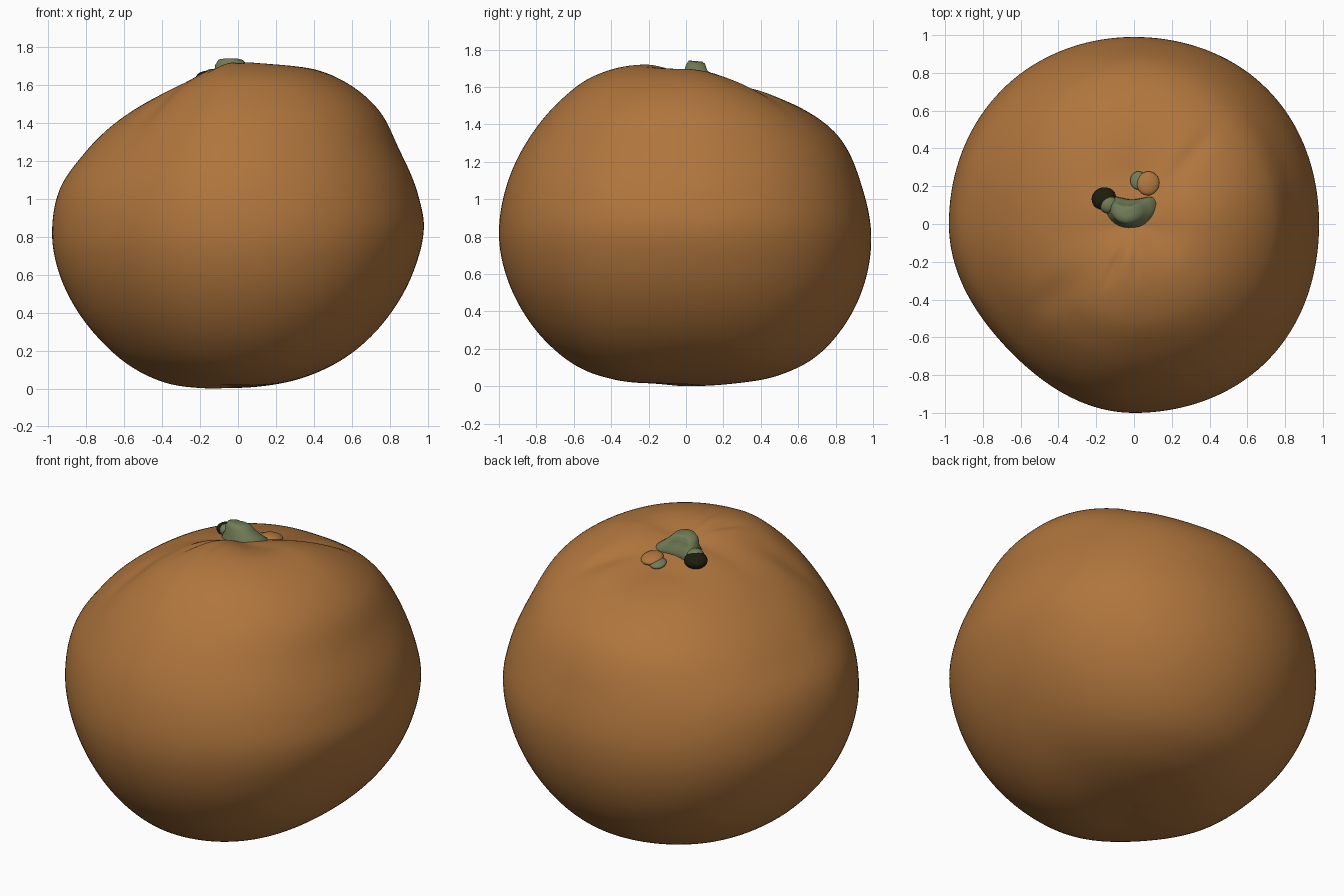
import bpy, bmesh, math

if "Cube" in bpy.data.objects:
    bpy.data.objects.remove(bpy.data.objects["Cube"])

def material(name, rgb):
    m = bpy.data.materials.new(name)
    m.diffuse_color = (*rgb, 1)
    m.use_nodes = True
    m.node_tree.nodes["Principled BSDF"].inputs["Base Color"].default_value = m.diffuse_color
    return m

ORANGE = material("orange peel", (0.43, 0.178, 0.046))
GREEN = material("stem green", (0.165, 0.20, 0.095))
DARK = material("dark stem scar", (0.012, 0.012, 0.004))

# Four half profiles (radius, height) from the top to the bottom: +x, +y, -x, -y
CZ = 0.85
PROFILES = [
    [(0, 1.655), (.15, 1.675), (.33, 1.695), (.54, 1.63), (.74, 1.47), (.85, 1.26), (.95, 1.02),
     (.98, .85), (.93, .63), (.80, .39), (.59, .18), (.38, .07), (.14, .015), (0, .01)],
    [(0, 1.655), (.15, 1.62), (.29, 1.58), (.61, 1.49), (.82, 1.33), (.94, 1.07), (.99, .81),
     (.96, .57), (.85, .33), (.69, .155), (.50, .06), (.26, .015), (0, .01)],
    [(0, 1.655), (.15, 1.635), (.23, 1.615), (.38, 1.56), (.57, 1.455), (.81, 1.24), (.94, 1.05),
     (.98, .81), (.95, .63), (.86, .43), (.73, .26), (.57, .12), (.38, .03), (.2, 0.003), (0, .01)],
    [(0, 1.655), (.10, 1.70), (.22, 1.722), (.51, 1.65), (.67, 1.53), (.83, 1.34), (.96, 1.07),
     (1.0, .81), (.97, .62), (.86, .38), (.73, .22), (.57, .10), (.38, .035), (.15, .015), (0, .01)],
]
DIAGONAL = [0.02, 0.012, -0.05, 0.022]      # extra fullness between the profiles
# Creases: azimuth in degrees, middle radius, length, width, depth
CREASES = [(245, .24, .12, .025, .014), (222, .55, .17, .08, .02), (50, .46, .18, .05, .016),
           (272, .22, .09, .025, .007)]

POLAR = [[(math.atan2(r, z - CZ), math.hypot(r, z - CZ)) for r, z in p] for p in PROFILES]

def spline(pts, x):
    n = len(pts)
    i = 0
    while i < n - 2 and x > pts[i + 1][0]:
        i += 1
    def slope(k):
        a, b = pts[max(k - 1, 0)], pts[min(k + 1, n - 1)]
        return (b[1] - a[1]) / (b[0] - a[0])
    (x0, y0), (x1, y1) = pts[i], pts[i + 1]
    h = x1 - x0
    t = (x - x0) / h
    return ((2*t**3 - 3*t*t + 1) * y0 + (t**3 - 2*t*t + t) * h * slope(i)
            + (3*t*t - 2*t**3) * y1 + (t**3 - t*t) * h * slope(i + 1))

def fruit_point(phi, az):
    q = az / (math.pi / 2)
    k = int(q) % 4
    t = q - int(q)
    w = t * t * (3 - 2 * t)
    d = spline(POLAR[k], phi) * (1 - w) + spline(POLAR[(k + 1) % 4], phi) * w
    d *= 1 + DIAGONAL[k] * math.sin(2 * az) ** 2 * math.sin(phi) ** 2
    r = d * math.sin(phi)
    x, y, z = r * math.cos(az), r * math.sin(az), CZ + d * math.cos(phi)
    if z > CZ:
        for deg, mid, length, width, depth in CREASES:
            c, s = math.cos(math.radians(deg)), math.sin(math.radians(deg))
            along, across = x * c + y * s, -x * s + y * c
            z -= depth * math.exp(-((along - mid) / length) ** 2 - (across / width) ** 2)
    return x, y, max(z, 0)

def loft(name, rings, mats, top=None, bottom=None):
    """Skin closed rings listed from top to bottom, with end points or flat caps."""
    bm = bmesh.new()
    loops = [[bm.verts.new(p) for p in ring] for ring in rings]
    n = len(loops[0])
    for a, b in zip(loops, loops[1:]):
        for i in range(n):
            bm.faces.new((a[i], b[i], b[(i + 1) % n], a[(i + 1) % n]))
    for loop, tip in ((loops[0], top), (loops[-1], bottom)):
        if tip:
            v = bm.verts.new(tip)
            for i in range(n):
                bm.faces.new((loop[i], loop[(i + 1) % n], v))
        else:
            bm.faces.new(loop)
    bmesh.ops.recalc_face_normals(bm, faces=bm.faces)
    for f in bm.faces:
        f.smooth = True
    me = bpy.data.meshes.new(name)
    bm.to_mesh(me)
    bm.free()
    for m in mats:
        me.materials.append(m)
    ob = bpy.data.objects.new(name, me)
    bpy.context.collection.objects.link(ob)
    return ob

# Fruit body
SEG, RINGS = 144, 110
rings = [[fruit_point(math.pi * j / RINGS, math.tau * i / SEG) for i in range(SEG)]
         for j in range(1, RINGS)]
loft("fruit_body", rings, [ORANGE], fruit_point(0, 0), fruit_point(math.pi, 0))

# Stem stub: a leaning crescent, hollow on its back side
def stem_ring(cx, cy, rx, ry, z, tilt):
    ring = []
    for i in range(40):
        a = math.tau * i / 40
        x, y = rx * math.cos(a), ry * math.sin(a)
        if y > 0:
            y *= 0.45 + 0.75 * (x / rx) ** 2
        ring.append((cx + x, cy + y, z + tilt * y))
    return ring

stem = [(-.045, .07, .03, .03, 1.737, -.1), (-.04, .07, .065, .055, 1.73, -.2),
        (-.035, .07, .085, .07, 1.705, -.2), (-.02, .075, .105, .085, 1.675, -.1),
        (-.01, .08, .13, .105, 1.65, 0), (-.01, .08, .15, .12, 1.59, 0)]
loft("stem", [stem_ring(*s) for s in stem], [GREEN])

# Small lobes round the stem
def lobe(name, loc, size, mat, turn=0):
    bpy.ops.mesh.primitive_uv_sphere_add(segments=24, ring_count=14, location=loc,
                                         rotation=(-.2, 0, turn))
    ob = bpy.context.object
    ob.name = name
    ob.scale = size
    ob.data.materials.append(mat)
    bpy.ops.object.shade_smooth()

lobe("stem_scar", (-.16, .135, 1.635), (.065, .06, .04), DARK, .3)
lobe("stem_scar_edge", (-.135, .105, 1.645), (.05, .05, .04), GREEN)
lobe("peel_curl", (.075, .215, 1.618), (.06, .065, .026), ORANGE, -.2)
lobe("leaf_base", (.025, .23, 1.605), (.045, .05, .02), GREEN)
